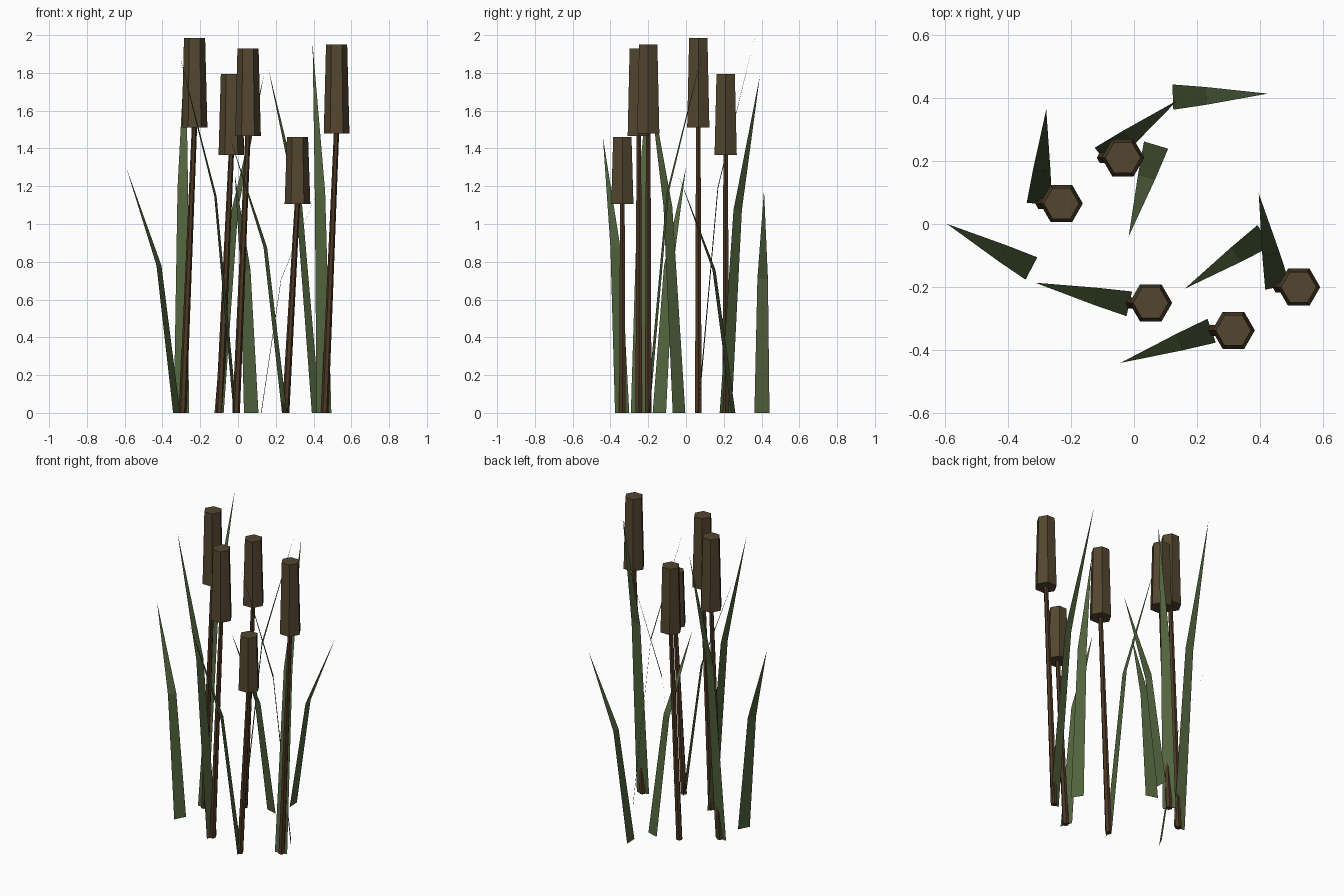
import bpy, bmesh, math
from mathutils import Vector

if "Cube" in bpy.data.objects:
    bpy.data.objects.remove(bpy.data.objects["Cube"])


def material(name, srgb):
    m = bpy.data.materials.new(name)
    lin = [((c / 255 + 0.055) / 1.055) ** 2.4 for c in srgb]
    m.diffuse_color = (*lin, 1)
    m.use_nodes = True
    m.node_tree.nodes["Principled BSDF"].inputs["Base Color"].default_value = m.diffuse_color
    return m


HEAD = material("seed_head_brown", (84, 70, 48))
STEM = material("stem_brown", (78, 56, 36))
LEAF = material("leaf_green", (82, 100, 62))


def add_object(name, bm, mat):
    me = bpy.data.meshes.new(name)
    bm.to_mesh(me)
    bm.free()
    me.materials.append(mat)
    ob = bpy.data.objects.new(name, me)
    bpy.context.collection.objects.link(ob)


def hex_prism(name, bottom, r0, top, r1, mat):
    """Tapered six-sided solid between two horizontal hexagons."""
    bm = bmesh.new()
    rings = []
    for c, r in ((bottom, r0), (top, r1)):
        rings.append([bm.verts.new((c[0] + r * math.cos(i * math.pi / 3),
                                    c[1] + r * math.sin(i * math.pi / 3), c[2]))
                      for i in range(6)])
    a, b = rings
    for i in range(6):
        j = (i + 1) % 6
        bm.faces.new((a[i], a[j], b[j], b[i]))
    bm.faces.new(a[::-1])
    bm.faces.new(b)
    add_object(name, bm, mat)


def blade(name, base, tip, height):
    """Flat leaf that bends outward at 60% of its height and ends in a point."""
    b = Vector((*base, 0))
    out = Vector((*tip, 0)) - b
    side = Vector((-out.y, out.x, 0)).normalized() * 0.04
    mid = b + out * 0.35 + Vector((0, 0, height * 0.6))
    bm = bmesh.new()
    v = [bm.verts.new(p) for p in (b - side, b + side, mid + side * 0.7,
                                   mid - side * 0.7, b + out + Vector((0, 0, height)))]
    f1 = bm.faces.new((v[0], v[3], v[2], v[1]))
    f2 = bm.faces.new((v[3], v[4], v[2]))
    bm.normal_update()
    for f in (f1, f2):
        if f.normal.z < 0:
            f.normal_flip()
    add_object(name, bm, LEAF)


# Reeds: head x, y, head bottom z, head top z; stems lean toward +x
reeds = [(-0.23, 0.065, 1.51, 1.985), (-0.035, 0.21, 1.365, 1.795),
         (0.053, -0.25, 1.465, 1.93), (0.522, -0.20, 1.48, 1.95),
         (0.315, -0.337, 1.105, 1.46)]
for n, (x, y, z0, z1) in enumerate(reeds, 1):
    hex_prism(f"stem_{n}", (x - 0.063, y, 0), 0.02, (x, y, z0 + 0.02), 0.014, STEM)
    hex_prism(f"seed_head_{n}", (x, y, z0), 0.068, (x, y, z1), 0.056, HEAD)

# Leaves: base xy, tip xy, height
leaves = [((0.123, 0.402), (0.424, 0.413), 1.18), ((-0.325, -0.141), (-0.592, 0.0), 1.30),
          ((-0.30, 0.064), (-0.278, 0.363), 1.985), ((-0.10, 0.21), (0.138, 0.392), 1.79),
          ((-0.015, -0.253), (-0.313, -0.186), 1.91), ((0.455, -0.20), (0.395, 0.097), 1.95),
          ((0.246, -0.338), (-0.043, -0.44), 1.46), ((0.413, -0.037), (0.161, -0.205), 1.82),
          ((0.07, 0.25), (-0.017, -0.04), 1.26)]
for n, leaf in enumerate(leaves, 1):
    blade(f"leaf_{n}", *leaf)
